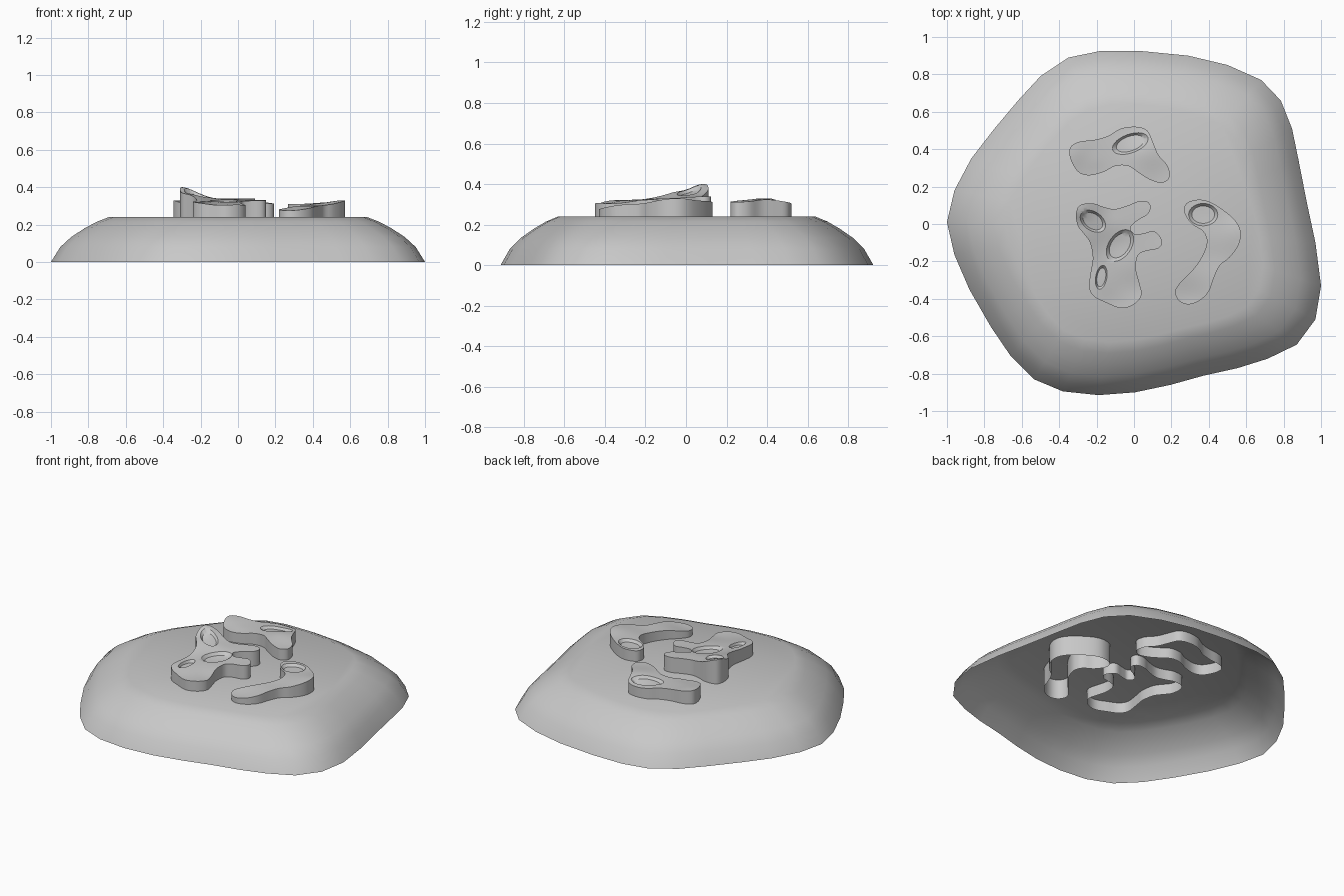
import bpy, bmesh, math
from mathutils import Vector
from mathutils.geometry import delaunay_2d_cdt

if "Cube" in bpy.data.objects:
    bpy.data.objects.remove(bpy.data.objects["Cube"])

stone = bpy.data.materials.new("stone grey")
stone.diffuse_color = (0.58, 0.58, 0.58, 1)
stone.use_nodes = True
stone.node_tree.nodes["Principled BSDF"].inputs["Base Color"].default_value = stone.diffuse_color


def finish(name, bm, angle=35):
    """Smooth shading with sharp creases, then make the object."""
    bmesh.ops.recalc_face_normals(bm, faces=bm.faces)
    for f in bm.faces:
        f.smooth = True
    for e in bm.edges:
        if len(e.link_faces) == 2:
            e.smooth = e.calc_face_angle(0) < math.radians(angle)
    me = bpy.data.meshes.new(name)
    bm.to_mesh(me)
    bm.free()
    me.materials.append(stone)
    ob = bpy.data.objects.new(name, me)
    bpy.context.collection.objects.link(ob)
    return ob


def spline(pts, n=4):
    """Closed Catmull-Rom curve through points given in hundredths."""
    p = [Vector(q) / 100 for q in pts]
    out = []
    for i in range(len(p)):
        a, b, c, d = (p[(i + k) % len(p)] for k in (-1, 0, 1, 2))
        for j in range(n):
            t = j / n
            out.append(0.5 * (2 * b + (c - a) * t + (2 * a - 5 * b + 4 * c - d) * t * t
                              + (3 * b - a - 3 * c + d) * t ** 3))
    return out


# Base: open-bottomed shell with rounded shoulder and flat top
rim = [(-100, 1), (-96, 18), (-87, 35), (-75, 50.5), (-62, 66), (-50, 79), (-35, 89),
       (-18, 92.5), (3.5, 92.5), (29, 90), (50, 85), (68, 77), (78.5, 66), (84.5, 51),
       (88, 34), (92.5, 11), (97, -10), (100, -33), (97, -51), (87, -64.5),
       (71.5, -72), (55.5, -77), (37.5, -81), (19.5, -86), (0.5, -90), (-19, -91.5),
       (-38, -89.5), (-53.5, -83), (-66, -70.5), (-76.5, -55), (-88, -35), (-96, -16.5)]
profile = [(1, 0), (0.95, 0.08), (0.89, 0.135), (0.82, 0.18), (0.755, 0.215), (0.69, 0.24)]
bm = bmesh.new()
rings = [[bm.verts.new((x * s / 100, y * s / 100, z)) for x, y in rim] for s, z in profile]
for lo, hi in zip(rings, rings[1:]):
    for i in range(len(rim)):
        j = (i + 1) % len(rim)
        bm.faces.new((lo[i], lo[j], hi[j], hi[i]))
bm.faces.new(rings[-1])
finish("rock_base", bm)


def island(name, outline, heights, dishes, bottom):
    """Raised plateau: uneven top with shallow dishes and walls down to bottom."""
    verts = spline(outline)
    n = len(verts)
    edges = []
    for cx, cy, a, b, deg in dishes:
        for s in (1.0, 0.78):
            k = len(verts)
            for i in range(28):
                t = 2 * math.pi * i / 28
                r = math.radians(deg)
                u, v = a * s * math.cos(t), b * s * math.sin(t)
                verts.append(Vector((cx + u * math.cos(r) - v * math.sin(r),
                                     cy + u * math.sin(r) + v * math.cos(r))))
                edges.append((k + i, k + (i + 1) % 28))
    xs, ys = [v.x for v in verts[:n]], [v.y for v in verts[:n]]
    step = 0.02
    for i in range(1, int((max(xs) - min(xs)) / step) + 1):
        for j in range(1, int((max(ys) - min(ys)) / step) + 1):
            verts.append(Vector((min(xs) + i * step, min(ys) + j * step)))
    res = delaunay_2d_cdt(verts, edges, [list(range(n))], 1, 1e-5)

    def top(x, y):
        w = [(1 / ((x - p) ** 2 + (y - q) ** 2 + 0.003), z) for p, q, z in heights]
        z = sum(a * b for a, b in w) / sum(a for a, b in w)
        for cx, cy, a, b, deg in dishes:
            r = math.radians(deg)
            u = (x - cx) * math.cos(r) + (y - cy) * math.sin(r)
            v = (y - cy) * math.cos(r) - (x - cx) * math.sin(r)
            d = math.hypot(u / a, v / b)
            z -= 0.016 * max(0, min(1, (1 - d) / 0.22))
        return z

    bm = bmesh.new()
    vs = [bm.verts.new((v.x, v.y, top(v.x, v.y))) for v in res[0]]
    for f in res[2]:
        bm.faces.new([vs[i] for i in f])
    bmesh.ops.delete(bm, geom=[v for v in bm.verts if not v.link_faces], context='VERTS')
    ext = bmesh.ops.extrude_edge_only(bm, edges=[e for e in bm.edges if e.is_boundary])
    for v in ext["geom"]:
        if isinstance(v, bmesh.types.BMVert):
            v.co.z = bottom
    finish(name, bm)


# Middle island, with fingers
island("middle_island",
       [(-31, 5), (-29, 10), (-22, 11), (-16, 9), (-10, 8), (-3, 10), (2, 12), (7, 12),
        (9, 9), (7, 5), (2, 2), (-2, -2), (0.5, -5.5), (5, -5), (11, -4), (15, -9),
        (13, -13), (6, -14.5), (2, -17), (1, -24), (3, -32), (4, -38), (0, -43),
        (-7, -45), (-15, -42), (-21, -39), (-24, -34), (-23, -25), (-22, -18),
        (-23.5, -10), (-27, -5), (-30, -1)],
       [(-0.3, 0.08, 0.42), (-0.1, 0.07, 0.335), (0.07, 0.1, 0.34), (0.14, -0.09, 0.33),
        (-0.08, -0.12, 0.315), (-0.28, -0.03, 0.365), (-0.22, -0.25, 0.32),
        (-0.1, -0.44, 0.30), (0.02, -0.36, 0.30)],
       [(-0.22, 0.015, 0.075, 0.05, -35), (-0.075, -0.115, 0.095, 0.06, 55),
        (-0.175, -0.285, 0.065, 0.03, 80)], 0.17)

# Back island, arched
island("back_island",
       [(-34, 35), (-34, 41), (-29, 44), (-21, 45), (-14, 47), (-7, 51), (1, 52), (7, 50),
        (10, 44), (13, 37), (18, 31), (19, 25), (15, 22), (9, 23.5), (3, 27), (-3, 31),
        (-10, 31), (-16, 28), (-24, 26), (-30, 28)],
       [(-0.34, 0.38, 0.335), (-0.2, 0.35, 0.315), (0, 0.51, 0.30), (0.05, 0.38, 0.335),
        (0.18, 0.25, 0.31), (-0.2, 0.27, 0.30)],
       [(-0.02, 0.43, 0.10, 0.05, 20)], 0.17)

# Right island, hooked
island("right_island",
       [(27, 6), (28, 11), (34, 13), (40, 12), (47, 8), (54, 2), (57, -4), (56, -11),
        (51, -18), (46, -22), (43, -28), (40, -36), (35, -41), (29, -43), (24, -41),
        (22, -36), (25, -31), (31, -25), (36, -18), (39, -10), (37, -4), (31, 0)],
       [(0.28, 0.08, 0.31), (0.36, 0.05, 0.305), (0.56, -0.04, 0.335), (0.45, 0.1, 0.32),
        (0.4, -0.2, 0.30), (0.27, -0.42, 0.272)],
       [(0.37, 0.05, 0.078, 0.06, 0)], 0.11)
